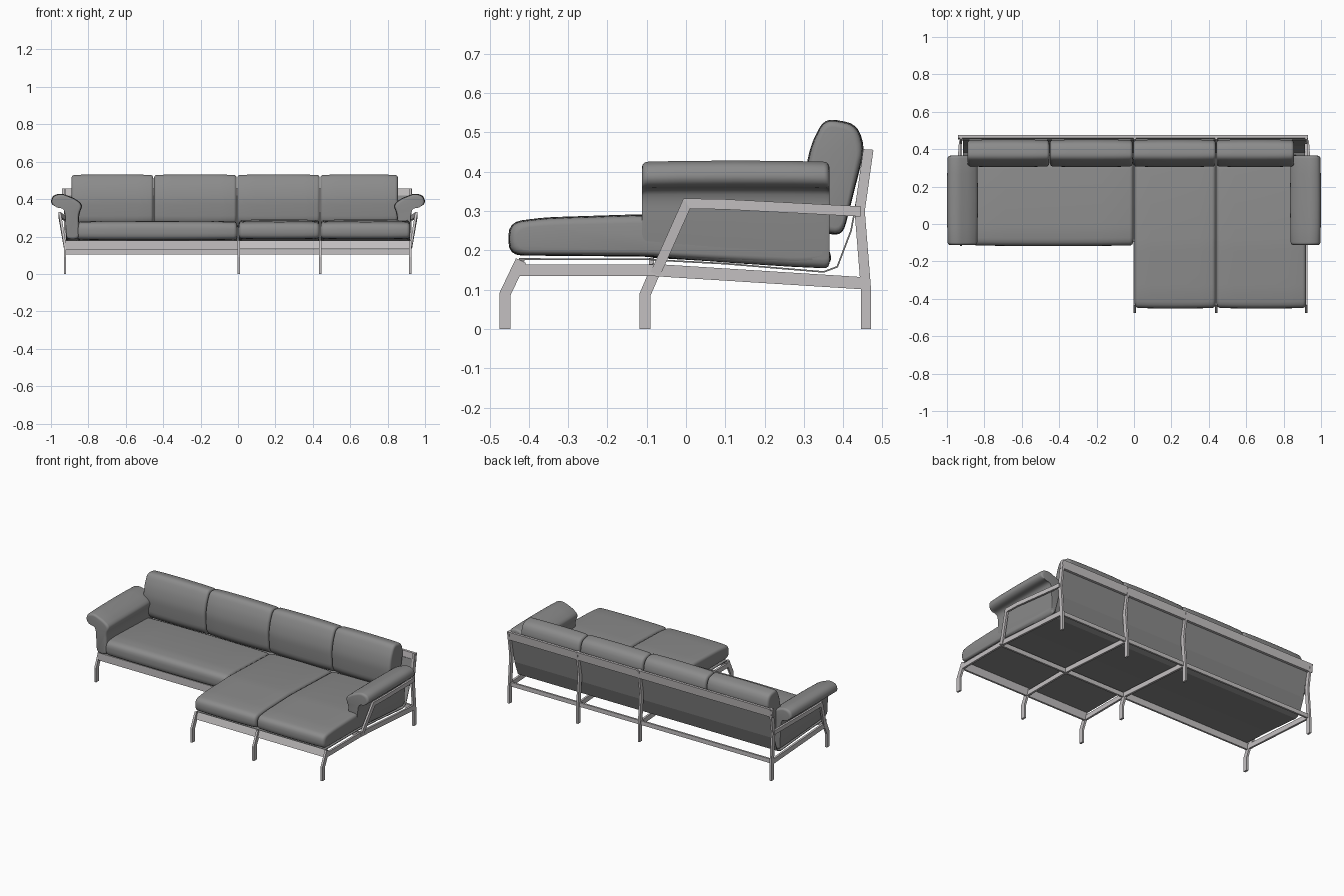
import bpy, math
from mathutils import Vector

cube = bpy.data.objects.get("Cube")
if cube:
    bpy.data.objects.remove(cube, do_unlink=True)


def material(name, color):
    m = bpy.data.materials.new(name)
    m.use_nodes = True
    m.diffuse_color = color
    m.node_tree.nodes["Principled BSDF"].inputs["Base Color"].default_value = color
    return m


FABRIC = material("grey fabric", (0.26, 0.26, 0.26, 1))
METAL = material("pale metal", (0.55, 0.53, 0.535, 1))


def make(name, verts, faces, mat, smooth=False):
    me = bpy.data.meshes.new(name)
    me.from_pydata(verts, [], faces)
    bm = bmesh.new()
    bm.from_mesh(me)
    bmesh.ops.recalc_face_normals(bm, faces=bm.faces)
    bm.to_mesh(me)
    bm.free()
    me.materials.append(mat)
    if smooth:
        me.shade_smooth()
        me.set_sharp_from_angle(angle=math.radians(50))
    ob = bpy.data.objects.new(name, me)
    bpy.context.collection.objects.link(ob)
    return ob


def loft(name, rings, mat, smooth=False):
    """Skin a list of equal rings and cap both ends."""
    n = len(rings[0])
    faces = [tuple(range(n)), tuple(range((len(rings) - 1) * n, len(rings) * n))]
    for k in range(len(rings) - 1):
        for i in range(n):
            j = (i + 1) % n
            faces.append((k * n + i, k * n + j, k * n + n + j, k * n + n + i))
    return make(name, [v for r in rings for v in r], faces, mat, smooth)


def rounded(points, radius, steps=4):
    """Round every corner of a closed profile."""
    out = []
    pts = [Vector(p) for p in points]
    for i, p in enumerate(pts):
        ends = []
        for q in (pts[i - 1], pts[(i + 1) % len(pts)]):
            d = q - p
            ends.append(p + d.normalized() * min(radius, d.length * 0.45))
        for k in range(steps + 1):
            t = k / steps
            out.append(ends[0] * (1 - t) ** 2 + p * 2 * t * (1 - t) + ends[1] * t * t)
    return out


def pad(name, profile, a, b, axis="x", radius=0.03, edge=0.02, sag=0):
    """Soft cushion: a rounded profile swept along an axis with soft ends."""
    prof = rounded(profile, radius)
    us, vs = [p.x for p in prof], [p.y for p in prof]
    cu, cv = (min(us) + max(us)) / 2, (min(vs) + max(vs)) / 2
    w, h = max(us) - min(us), max(vs) - min(vs)
    half = []
    for k in range(5):
        t = k / 4 * math.pi / 2
        half.append((edge * (1 - math.cos(t)), edge * (1 - math.sin(t)) + 0.003))
    half.append(((b - a) * 0.2, 0.001))
    stations = [(a + s, d) for s, d in half] + [((a + b) / 2, 0)]
    stations += [(b - s, d) for s, d in reversed(half)]
    rings = []
    for s, d in stations:
        ring = []
        for p in prof:
            u = cu + (p.x - cu) * (1 - 2 * d / w)
            v = cv + (p.y - cv) * (1 - 2 * d / h)
            if axis == "y" and v < 0.28:
                v -= sag * max(0, s + 0.1)
            ring.append((s, u, v) if axis == "x" else (u, s, v))
        rings.append(ring)
    return loft(name, rings, FABRIC, True)


def bar(name, path, width, thick, mat=METAL):
    """Flat bar following (x, y, z) points, mitred in the side plane."""
    pts = [Vector(p) for p in path]
    rings = []
    for i, p in enumerate(pts):
        dirs = []
        if i > 0:
            dirs.append((p - pts[i - 1]).yz.normalized())
        if i < len(pts) - 1:
            dirs.append((pts[i + 1] - p).yz.normalized())
        d = sum(dirs, Vector((0, 0))).normalized()
        n = Vector((-d.y, d.x)) * (width / 2 / max(0.5, d.dot(dirs[0])))
        t = thick / 2
        rings.append([(p.x + sx * t, p.y + sn * n.x, p.z + sn * n.y)
                      for sx, sn in ((-1, -1), (1, -1), (1, 1), (-1, 1))])
    return loft(name, rings, mat)


def rail(name, x0, x1, y, z0, z1, depth=0.012, lean=0):
    """Straight rail running along the sofa."""
    ends = [[(x, y - depth / 2, z0), (x, y + depth / 2, z0),
             (x, y + depth / 2 + lean, z1), (x, y - depth / 2 + lean, z1)] for x in (x0, x1)]
    return loft(name, ends, METAL)


import bmesh

# Seat cushions
SEAT = [(-.118, .183), (-.118, .275), (-.04, .285), (.33, .272), (.38, .165), (.3, .158)]
CHAISE = [(-.452, .187), (-.452, .272), (-.36, .284), (-.11, .292), (.33, .275),
          (.38, .165), (.3, .158), (-.1, .184)]
pad("long_seat_cushion", SEAT, -.86, -.004, radius=.035)
pad("chaise_cushion_inner", CHAISE, .004, .436, radius=.035)
pad("chaise_cushion_outer", CHAISE, .442, .92, radius=.035)

# Back cushions
BACK = [(.31, .28), (.303, .4), (.318, .47), (.352, .537), (.435, .522),
        (.456, .46), (.4, .24), (.36, .24)]
for i, (a, b) in enumerate([(-.89, -.453), (-.449, -.008), (-.004, .437), (.441, .855)]):
    pad(f"back_cushion_{i + 1}", BACK, a, b, radius=.03, edge=.016)

# Padded arms with a rolled outer top
ARM = [(.847, .183), (.85, .32), (.828, .37), (.87, .403), (.945, .432), (.99, .42),
       (1.003, .385), (.985, .362), (.94, .358), (.926, .33), (.918, .183)]
for side, name in ((-1, "right_arm"), (1, "left_arm")):
    pad(name, [(side * x, z) for x, z in ARM], -.112, .365, "y", .025, .014, .07)

# Fabric slings under the seats and behind the cushions
sling = [(-.09, .176), (.1, .166), (.35, .145), (.385, .158), (.42, .25), (.452, .42)]
bar("seat_and_back_sling", [(0, y, z) for y, z in sling], .004, 1.83, FABRIC)
bar("chaise_sling", [(.46, -.425, .178), (.46, -.09, .177)], .004, .91, FABRIC)

# Side frames: uprights, sloping rails, legs
LEGS = {"right": -.925, "middle": 0.004, "inner": .439, "left": .922}
T = .013
for name, x in LEGS.items():
    bar(name + "_back_leg", [(x, .458, 0), (x, .458, .1), (x, .442, .3), (x, .464, .456)], .026, T)
    bar(name + "_slope_rail", [(x, -.085, .15), (x, .455, .116)], .031, T)
    if x >= 0:
        bar(name + "_chaise_leg", [(x, -.461, 0), (x, -.461, .088), (x, -.42, .174)], .028, T)
        bar(name + "_chaise_rail", [(x, -.44, .149), (x, -.08, .149)], .029, T)
    if x <= .1:
        bar(name + "_front_leg", [(x, -.104, 0), (x, -.104, .088), (x, -.072, .162)], .028, T)

# Arm supports, flaring outward
for side in (-1, 1):
    x = side * .924
    bar("right_arm_support" if side < 0 else "left_arm_support",
        [(x, -.078, .14), (x + side * .03, .002, .319), (x + side * .03, .1, .317),
         (x + side * .005, .445, .299)], .026, T)

# Long rails
rail("seat_front_rail", -.925, .004, -.088, .132, .18)
rail("chaise_cross_rail", .004, .922, -.088, .136, .165)
rail("chaise_front_rail", .004, .922, -.43, .134, .176, lean=.014)
rail("back_low_rail", -.925, .922, .45, .104, .13)
rail("back_top_rail", -.94, .93, .461, .405, .457, .016, .006)
